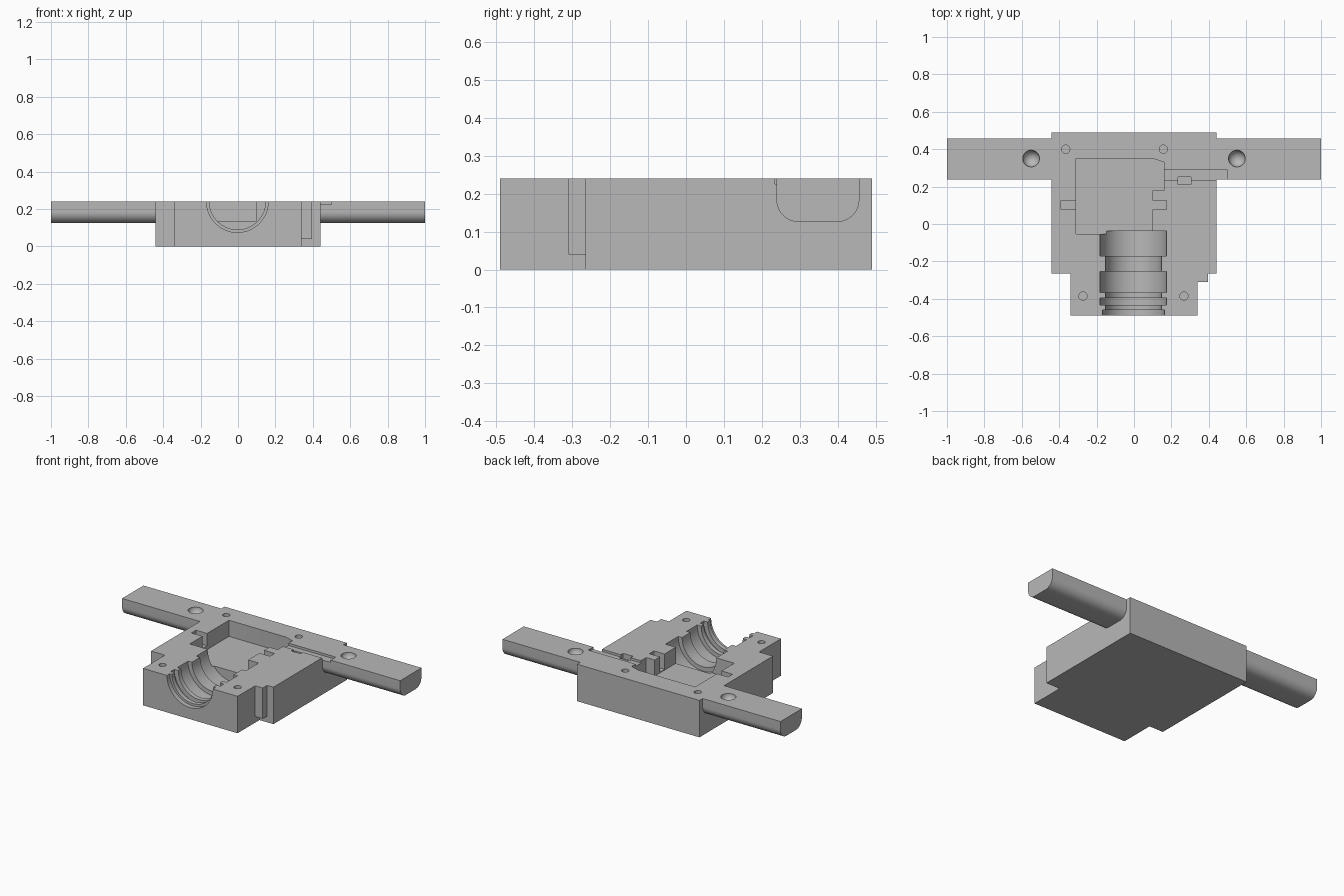
import bpy, bmesh, math
from mathutils import Matrix, Vector

if "Cube" in bpy.data.objects:
    bpy.data.objects.remove(bpy.data.objects["Cube"], do_unlink=True)

TOP = 0.24      # parting face
HIGH = 0.30     # stock height before trimming

steel = bpy.data.materials.new("plain grey")
steel.use_nodes = True
grey = (0.48, 0.48, 0.48, 1)
steel.diffuse_color = grey
steel.node_tree.nodes["Principled BSDF"].inputs["Base Color"].default_value = grey


def finish(name, bm):
    bmesh.ops.recalc_face_normals(bm, faces=bm.faces)
    mesh = bpy.data.meshes.new(name)
    bm.to_mesh(mesh)
    bm.free()
    mesh.materials.append(steel)
    ob = bpy.data.objects.new(name, mesh)
    bpy.context.collection.objects.link(ob)
    return ob


def extrude(name, points, offset):
    """Solid from a closed 3D outline pushed along offset."""
    bm = bmesh.new()
    face = bm.faces.new([bm.verts.new(p) for p in points])
    result = bmesh.ops.extrude_face_region(bm, geom=[face], use_keep_orig=True)
    moved = [v for v in result["geom"] if isinstance(v, bmesh.types.BMVert)]
    bmesh.ops.translate(bm, verts=moved, vec=offset)
    return finish(name, bm)


def prism(name, outline, z0, z1):
    return extrude(name, [(x, y, z0) for x, y in outline], (0, 0, z1 - z0))


def block(name, x0, x1, y0, y1, z0, z1=HIGH):
    return prism(name, [(x0, y0), (x1, y0), (x1, y1), (x0, y1)], z0, z1)


def lathe(name, profile, cx, cz, sides=64):
    """Solid turned about the y direction from (y, radius) pairs."""
    bm = bmesh.new()
    rings = []
    for y, r in profile:
        angles = [math.tau * (i + 0.5) / sides for i in range(sides)]
        rings.append([bm.verts.new((cx + r * math.cos(a), y, cz + r * math.sin(a)))
                      for a in angles])
    for a, b in zip(rings, rings[1:]):
        for i in range(sides):
            j = (i + 1) % sides
            bm.faces.new((a[i], a[j], b[j], b[i]))
    bm.faces.new(rings[0])
    bm.faces.new(rings[-1])
    return finish(name, bm)


def combine(target, tool, operation):
    mod = target.modifiers.new(tool.name, "BOOLEAN")
    mod.operation = operation
    mod.solver = "EXACT"
    mod.object = tool
    bpy.context.view_layer.objects.active = target
    bpy.ops.object.modifier_apply(modifier=mod.name)
    bpy.data.objects.remove(tool, do_unlink=True)


# Stepped main block
body = prism("mould_half", [
    (-0.44, 0.49), (-0.44, -0.265), (-0.34, -0.265), (-0.34, -0.49),
    (0.34, -0.49), (0.34, -0.265), (0.44, -0.265), (0.44, 0.49)], 0, HIGH)

# Small key beside the nose
combine(body, block("side_key", 0.30, 0.395, -0.31, -0.22, 0.04), "UNION")

# Cross bar with rounded lower edges
y0, y1, low, rad = 0.238, 0.457, 0.125, 0.06
section = [(y0, HIGH)]
for cy, start in ((y0 + rad, math.pi), (y1 - rad, 1.5 * math.pi)):
    for i in range(13):
        a = start + i / 12 * math.pi / 2
        section.append((cy + rad * math.cos(a), low + rad + rad * math.sin(a)))
section.append((y1, HIGH))
combine(body, extrude("handle_bar", [(-1, y, z) for y, z in section], (2, 0, 0)), "UNION")

# Trim to the parting face
combine(body, block("top_trim", -1.2, 1.2, -1, 1, TOP, 0.5), "DIFFERENCE")

# Main cavity
combine(body, prism("cavity", [
    (-0.31, 0.35), (0.10, 0.35), (0.16, 0.33), (0.16, 0.18), (0.10, 0.18),
    (0.10, -0.053), (-0.31, -0.053)], 0.135, HIGH), "DIFFERENCE")
combine(body, block("left_notch", 0.08, 0.175, 0.078, 0.125, 0.14), "DIFFERENCE")
combine(body, block("right_notch", -0.39, -0.29, 0.078, 0.125, 0.16), "DIFFERENCE")

# Grooved bore opening at the front
WIDE, MID, SLIM = 0.178, 0.165, 0.15
steps = [(-0.038, WIDE), (-0.17, SLIM), (-0.255, WIDE), (-0.365, SLIM),
         (-0.395, WIDE), (-0.432, SLIM), (-0.46, MID)]
ends = [y for y, r in steps[1:]] + [-0.6]
profile = []
for (y, r), end in zip(steps, ends):
    profile += [(y, r), (end, r)]
combine(body, lathe("bore", profile, -0.003, TOP), "DIFFERENCE")

# Shallow channel and its small pocket
combine(body, block("channel", 0.14, 0.5, 0.234, 0.29, 0.225), "DIFFERENCE")
combine(body, block("channel_pocket", 0.235, 0.305, 0.21, 0.25, 0.205), "DIFFERENCE")

# Pin holes
for x, y in ((-0.365, 0.40), (0.157, 0.40), (-0.273, -0.385), (0.267, -0.385)):
    ring = [(x + 0.022 * math.cos(math.tau * i / 24),
             y + 0.022 * math.sin(math.tau * i / 24)) for i in range(24)]
    combine(body, prism("pin_hole", ring, 0.19, HIGH), "DIFFERENCE")

# Round dimples on the bar
for x in (-0.55, 0.55):
    bm = bmesh.new()
    bmesh.ops.create_uvsphere(bm, u_segments=32, v_segments=17, radius=0.045,
                              matrix=Matrix.Translation(Vector((x, 0.35, TOP))))
    combine(body, finish("dimple", bm), "DIFFERENCE")

# Smooth curves, sharp edges
bpy.ops.object.select_all(action="DESELECT")
body.select_set(True)
bpy.context.view_layer.objects.active = body
bpy.ops.object.shade_smooth_by_angle(angle=math.radians(30))
